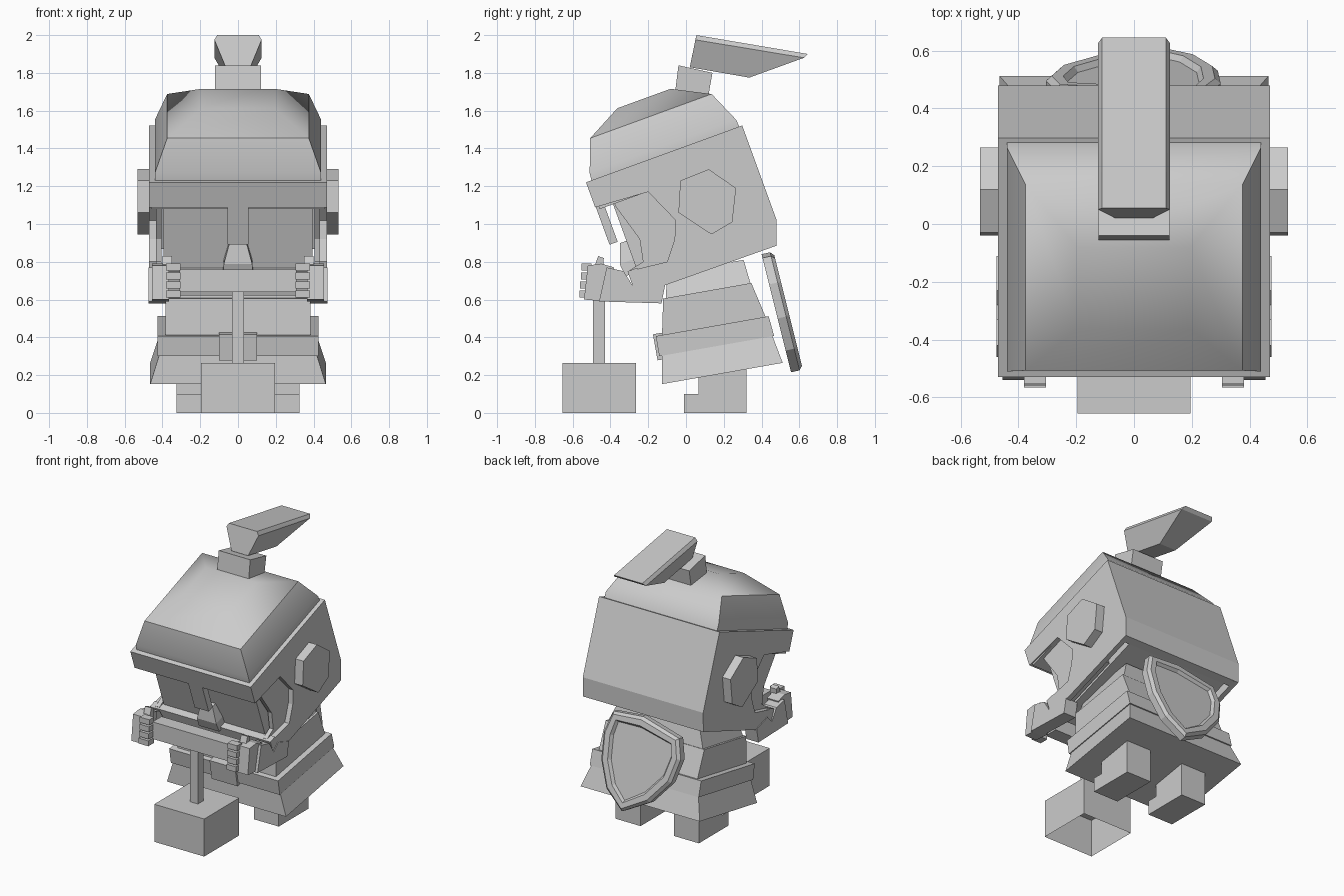
import bpy, bmesh, math
from mathutils import Matrix

cube = bpy.data.objects.get("Cube")
if cube:
    bpy.data.objects.remove(cube)

grey = bpy.data.materials.new("plain grey")
grey.use_nodes = True
GREY = (0.6, 0.6, 0.6, 1)
grey.diffuse_color = GREY
grey.node_tree.nodes["Principled BSDF"].inputs["Base Color"].default_value = GREY

HEAD, BODY = 20, 10  # forward lean in degrees


def finish(name, bm, lean=0):
    bmesh.ops.recalc_face_normals(bm, faces=bm.faces)
    bm.transform(Matrix.Rotation(math.radians(lean), 4, 'X'))
    mesh = bpy.data.meshes.new(name)
    bm.to_mesh(mesh)
    bm.free()
    mesh.materials.append(grey)
    obj = bpy.data.objects.new(name, mesh)
    bpy.context.collection.objects.link(obj)
    return obj


def prism(name, x0, x1, profile, lean=0):
    """Side profile of (y, z) points, extruded from x0 to x1."""
    bm = bmesh.new()
    face = bm.faces.new([bm.verts.new((x0, y, z)) for y, z in profile])
    new = bmesh.ops.extrude_face_region(bm, geom=[face])["geom"]
    moved = [v for v in new if isinstance(v, bmesh.types.BMVert)]
    bmesh.ops.translate(bm, verts=moved, vec=(x1 - x0, 0, 0))
    return finish(name, bm, lean)


def pair(name, x0, x1, profile, lean=0):
    prism("left_" + name, x0, x1, profile, lean)
    prism("right_" + name, -x1, -x0, profile, lean)


def rect(y0, y1, z0, z1):
    return [(y0, z0), (y1, z0), (y1, z1), (y0, z1)]


def loft(name, rings, lean=0):
    """Stacked rectangles: (half width, front y, back y, z)."""
    bm = bmesh.new()
    loops = [[bm.verts.new(p) for p in
              ((-w, f, z), (w, f, z), (w, b, z), (-w, b, z))] for w, f, b, z in rings]
    for low, high in zip(loops, loops[1:]):
        for i in range(4):
            j = (i + 1) % 4
            bm.faces.new((low[i], low[j], high[j], high[i]))
    bm.faces.new(loops[0])
    bm.faces.new(loops[-1])
    return finish(name, bm, lean)


# Helmet: side walls with cheek openings, inner liner, brow, back and chin
pair("helmet_wall", 0.435, 0.47, [
    (-0.08, 1.328), (0.80, 1.328), (0.80, 0.795), (0.752, 0.668), (-0.03, 0.674),
    (-0.035, 0.81), (0.18, 0.786), (0.258, 0.885), (0.297, 0.977), (0.212, 1.168),
    (-0.08, 1.187)], HEAD)
pair("helmet_liner", 0.405, 0.435, [
    (0.0, 1.32), (0.5, 1.32), (0.5, 0.68), (-0.02, 0.68), (-0.02, 0.812),
    (0.06, 0.83), (0.084, 0.949), (0.025, 1.15)], HEAD)
prism("helmet_brow", -0.47, 0.47, rect(-0.08, -0.03, 1.187, 1.328), HEAD)
prism("helmet_back", -0.47, 0.47, [
    (0.70, 0.669), (0.752, 0.668), (0.80, 0.795), (0.80, 1.328), (0.70, 1.328)], HEAD)
prism("helmet_top", -0.46, 0.46, rect(-0.06, 0.78, 1.17, 1.326), HEAD)
prism("helmet_chin", -0.47, 0.47, rect(-0.035, 0.02, 0.674, 0.81), HEAD)
prism("nose_guard", -0.055, 0.055, rect(-0.076, -0.03, 0.975, 1.2), HEAD)
prism("face", -0.395, 0.395, rect(0.015, 0.74, 0.675, 1.32), HEAD)
loft("chin_peak", [(0.08, -0.055, 0.02, 0.79), (0.075, -0.06, 0.02, 0.86),
                   (0.045, -0.02, 0.02, 0.964)], HEAD)

# Rounded helmet dome
dome = loft("helmet_dome", [(0.44, -0.05, 0.784, 1.32), (0.44, -0.045, 0.78, 1.368),
                            (0.375, 0.021, 0.705, 1.54), (0.195, 0.21, 0.51, 1.64)], HEAD)
bpy.context.view_layer.objects.active = dome
dome.select_set(True)
bpy.ops.object.shade_smooth_by_angle(angle=math.radians(40))
dome.select_set(False)

# Six-sided ear caps
pair("ear_cap", 0.46, 0.533, [(0.12, 1.29), (0.265, 1.19), (0.245, 1.01),
                              (0.135, 0.945), (-0.04, 1.06), (-0.03, 1.23)])

# Plume and its holder
prism("plume_holder", -0.123, 0.123, [(-0.04, 1.84), (0.14, 1.80), (0.115, 1.66), (-0.06, 1.68)])
bm = bmesh.new()
for w, y0, z0, y1, z1 in ((0.11, 0.055, 2.0, 0.645, 1.9), (0.125, 0.05, 1.975, 0.625, 1.88),
                          (0.065, 0.02, 1.83, 0.335, 1.775)):
    for x in (-w, w):
        bm.verts.new((x, y0, z0))
        bm.verts.new((x, y1, z1))
bmesh.ops.convex_hull(bm, input=bm.verts)
bmesh.ops.dissolve_limit(bm, angle_limit=0.02, verts=bm.verts, edges=bm.edges)
finish("plume", bm)

# Leaning body: skirt, belt, torso and shoulders
loft("skirt", [(0.465, -0.10, 0.55, 0.172), (0.415, -0.07, 0.52, 0.33)], BODY)
loft("belt", [(0.425, -0.087, 0.53, 0.32), (0.425, -0.087, 0.52, 0.428)], BODY)
prism("belt_buckle", -0.1, 0.1, rect(-0.1, -0.05, 0.30, 0.44), BODY)
loft("torso", [(0.385, -0.055, 0.505, 0.42), (0.385, -0.014, 0.46, 0.617)], BODY)
loft("shoulders", [(0.37, 0.0, 0.455, 0.617), (0.32, 0.03, 0.441, 0.745)], BODY)

# Legs with boots
pair("leg", 0.13, 0.325, [(-0.01, 0), (0.32, 0), (0.32, 0.24), (0.065, 0.22),
                          (0.065, 0.1), (-0.01, 0.1)])

# Arms, hands and fingers
pair("arm", 0.38, 0.475, [(-0.46, 0.59), (-0.13, 0.58), (-0.11, 0.68), (-0.23, 0.72),
                          (-0.28, 0.67), (-0.33, 0.75), (-0.42, 0.77)])
pair("hand", 0.365, 0.455, [(-0.54, 0.60), (-0.42, 0.59), (-0.38, 0.77), (-0.45, 0.79),
                            (-0.52, 0.78)])
pair("thumb", 0.35, 0.40, [(-0.49, 0.76), (-0.44, 0.76), (-0.435, 0.82), (-0.465, 0.83)])
for i in range(4):
    z = 0.61 + i * 0.048
    pair("finger_%d" % (i + 1), 0.305, 0.38, rect(-0.565 + i * 0.004, -0.50, z, z + 0.038))

# Hammer: crossbar grip, shaft and open-bottomed block
prism("hammer_grip", -0.31, 0.31, rect(-0.51, -0.41, 0.64, 0.76))
prism("hammer_shaft", -0.032, 0.032, rect(-0.492, -0.43, 0.26, 0.66))
block = prism("hammer_head", -0.195, 0.195, rect(-0.655, -0.265, 0, 0.265))
bm = bmesh.new()
bm.from_mesh(block.data)
bmesh.ops.delete(bm, geom=[f for f in bm.faces if f.normal.z < -0.9], context='FACES_ONLY')
bm.to_mesh(block.data)
bm.free()

# Shield slung on the back, with a raised rim and sunken panel
outline = [(0.25, 0.82), (0.02, 0.84), (-0.27, 0.77), (-0.305, 0.64), (-0.26, 0.48),
           (-0.12, 0.32), (0.08, 0.215), (0.22, 0.33), (0.29, 0.5), (0.3, 0.68)]
bm = bmesh.new()
front = [bm.verts.new((x, 0.40 + 0.25 * (0.84 - z), z)) for x, z in outline]
face = bm.faces.new(front)
new = bmesh.ops.extrude_face_region(bm, geom=[face])["geom"]
bmesh.ops.translate(bm, vec=(0, 0.045, 0.01),
                    verts=[v for v in new if isinstance(v, bmesh.types.BMVert)])
bmesh.ops.recalc_face_normals(bm, faces=bm.faces)
panel = max((f for f in bm.faces if len(f.verts) > 4), key=lambda f: f.normal.y)
for width, rise in ((0.02, 0.018), (0.04, 0.0), (0.015, -0.02)):
    bmesh.ops.inset_region(bm, faces=[panel], thickness=width, depth=rise)
shield = finish("shield", bm)
